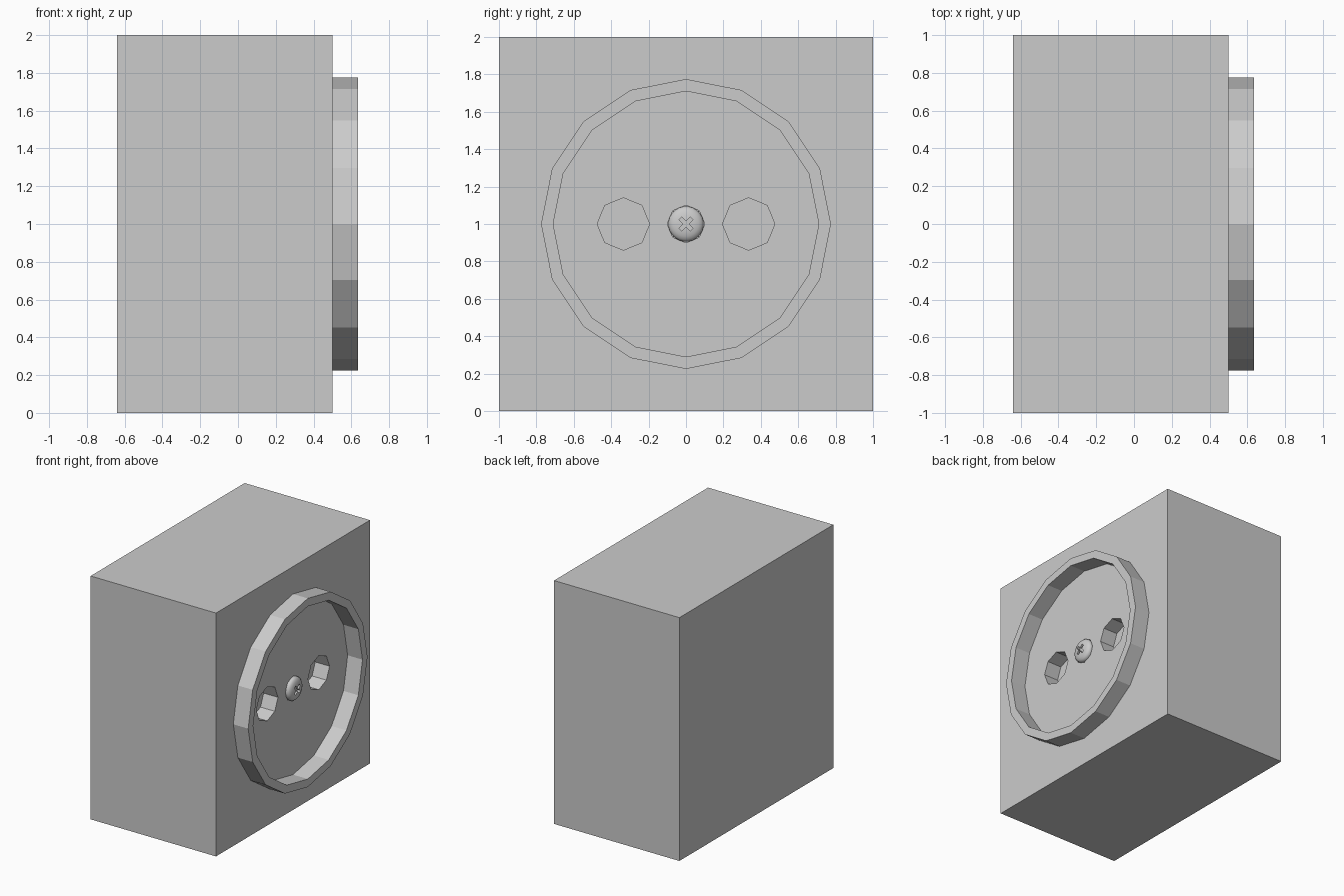
import bpy, bmesh, math
from mathutils import Matrix, Vector

if "Cube" in bpy.data.objects:
    bpy.data.objects.remove(bpy.data.objects["Cube"])

FACE = 0.50    # front plate plane
RIM = 0.635    # front of the raised ring
TO_X = Matrix.Rotation(math.pi / 2, 4, 'Y')   # local z -> world x


def finish(bm, name):
    bmesh.ops.recalc_face_normals(bm, faces=bm.faces)
    me = bpy.data.meshes.new(name)
    bm.to_mesh(me)
    bm.free()
    ob = bpy.data.objects.new(name, me)
    bpy.context.collection.objects.link(ob)
    return ob


def box(name, size, centre):
    bm = bmesh.new()
    bmesh.ops.create_cube(bm, size=1)
    bmesh.ops.scale(bm, vec=size, verts=bm.verts)
    bmesh.ops.translate(bm, vec=centre, verts=bm.verts)
    return finish(bm, name)


def lathe(name, profile, sides, y=0.0, closed=False):
    """Spin (x, radius) points around the x axis through (y, z=1)."""
    bm = bmesh.new()
    rings = []
    for x, r in profile:
        rings.append([bm.verts.new((x, y + r * math.cos(2 * math.pi * i / sides),
                                    1 + r * math.sin(2 * math.pi * i / sides)))
                      for i in range(sides)])
    pairs = list(zip(rings, rings[1:]))
    if closed:
        pairs.append((rings[-1], rings[0]))
    else:
        bm.faces.new(rings[0])
        bm.faces.new(rings[-1])
    for a, b in pairs:
        for i in range(sides):
            j = (i + 1) % sides
            bm.faces.new((a[i], a[j], b[j], b[i]))
    return finish(bm, name)


def cut(target, cutter):
    cutter.hide_render = True
    cutter.hide_set(True)
    mod = target.modifiers.new("cut", 'BOOLEAN')
    mod.operation = 'DIFFERENCE'
    mod.solver = 'EXACT'
    mod.object = cutter


# housing with two pin holes and a screw recess
housing = box("housing", (1.14, 2, 2), (-0.07, 0, 1))
for side, y in (("left", -0.335), ("right", 0.335)):
    cut(housing, lathe(side + "_pin_hole_cutter", [(0.37, 0.14), (0.6, 0.14)], 8, y))
cut(housing, lathe("screw_recess_cutter", [(0.46, 0.1), (0.6, 0.1)], 8))

# raised socket collar
lathe("socket_collar", [(FACE, 0.71), (RIM, 0.71), (RIM, 0.775), (FACE, 0.775)], 16, closed=True)

# domed screw head with cross slot
dome = [(0.45, 0.085), (0.50, 0.095), (0.515, 0.093), (0.527, 0.083),
        (0.535, 0.066), (0.540, 0.045), (0.542, 0.02)]
screw = lathe("screw_head", dome, 32)
for tag, angle in (("a", 45), ("b", 135)):
    slot = box("slot_cutter_" + tag, (0.08, 0.085, 0.022), (0, 0, 0))
    slot.data.transform(Matrix.Translation((0.556, 0, 1)) @ Matrix.Rotation(math.radians(angle), 4, 'X'))
    cut(screw, slot)
bpy.context.view_layer.objects.active = screw
screw.select_set(True)
bpy.ops.object.shade_smooth_by_angle(angle=math.radians(35))
